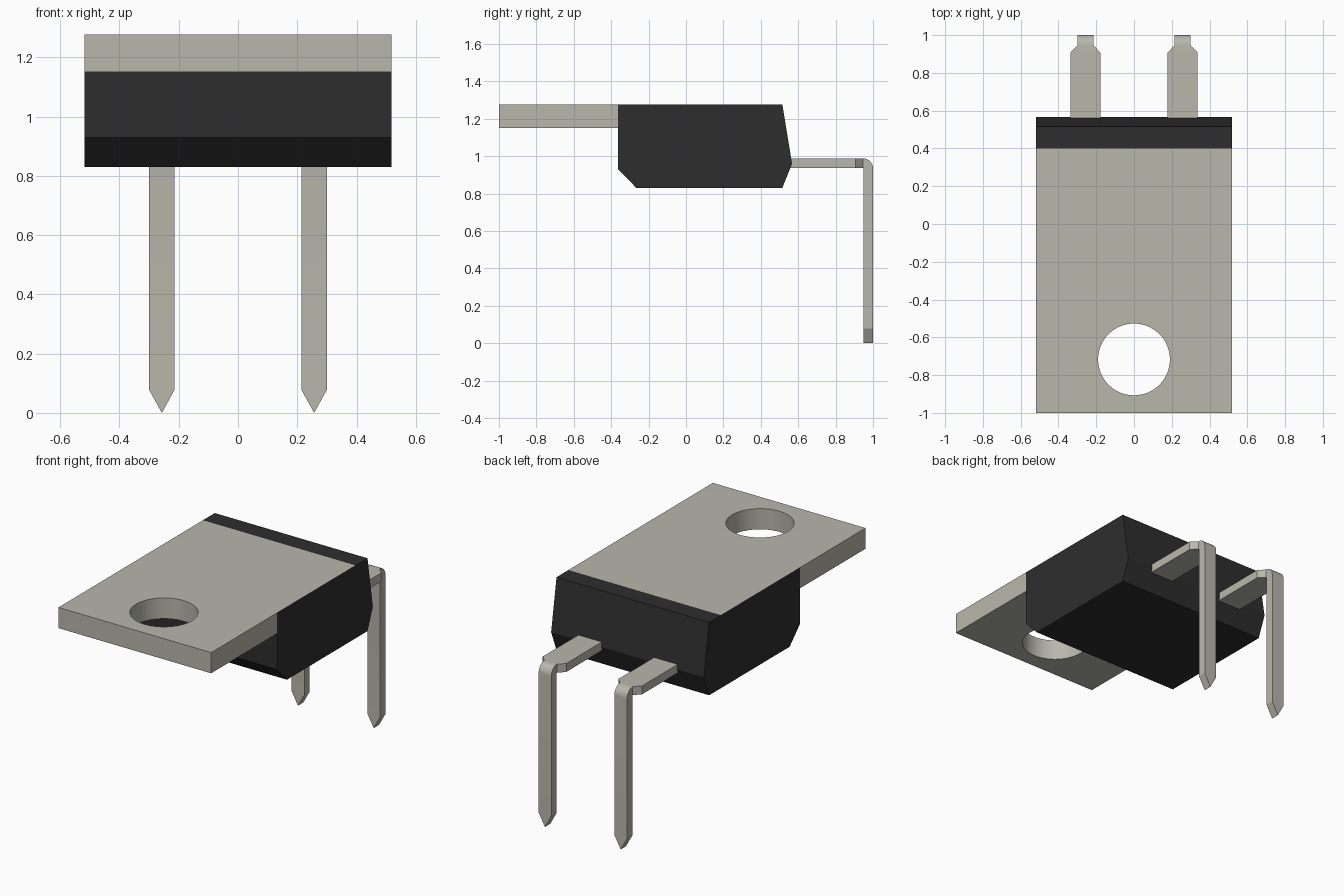
import bpy, bmesh, math

cube = bpy.data.objects.get("Cube")
if cube:
    bpy.data.objects.remove(cube, do_unlink=True)


def make_material(name, rgb):
    mat = bpy.data.materials.new(name)
    mat.use_nodes = True
    color = (*rgb, 1.0)
    mat.diffuse_color = color
    mat.node_tree.nodes["Principled BSDF"].inputs["Base Color"].default_value = color
    return mat


metal = make_material("tinned_metal", (0.48, 0.475, 0.415))
plastic = make_material("black_plastic", (0.027, 0.027, 0.027))


def add_object(name, bm, *mats):
    bmesh.ops.recalc_face_normals(bm, faces=bm.faces)
    mesh = bpy.data.meshes.new(name)
    bm.to_mesh(mesh)
    bm.free()
    for mat in mats:
        mesh.materials.append(mat)
    obj = bpy.data.objects.new(name, mesh)
    bpy.context.collection.objects.link(obj)
    return obj


def activate(obj):
    bpy.ops.object.select_all(action="DESELECT")
    obj.select_set(True)
    bpy.context.view_layer.objects.active = obj


def prism(profile, half_width):
    """Extrude a side profile of (y, z) points across x."""
    bm = bmesh.new()
    face = bm.faces.new([bm.verts.new((-half_width, y, z)) for y, z in profile])
    grown = bmesh.ops.extrude_face_region(bm, geom=[face])["geom"]
    verts = [v for v in grown if isinstance(v, bmesh.types.BMVert)]
    bmesh.ops.translate(bm, verts=verts, vec=(2 * half_width, 0, 0))
    return bm


HALF, TOP, TAB_BOTTOM = 0.518, 1.277, 1.15
BODY_FRONT, PLATE_END = -0.363, 0.40

# Moulded body, with the metal plate exposed flush in its top
bm = prism([(BODY_FRONT, TOP), (PLATE_END, TOP), (0.515, TOP), (0.567, 0.96),
            (0.515, 0.83), (-0.265, 0.83), (BODY_FRONT, 0.93)], HALF)
bm.normal_update()
for f in bm.faces:
    center = f.calc_center_median()
    f.material_index = int(center.z > TOP - 0.001 and center.y < PLATE_END)
add_object("body", bm, plastic, metal)

# Mounting tab with a round hole
tab = add_object("mounting_tab", prism(
    [(-1, TAB_BOTTOM), (BODY_FRONT, TAB_BOTTOM), (BODY_FRONT, TOP), (-1, TOP)], HALF), metal)
bm = bmesh.new()
bmesh.ops.create_cone(bm, cap_ends=True, segments=64, radius1=0.19, radius2=0.19, depth=0.5)
bmesh.ops.translate(bm, verts=bm.verts, vec=(0, -0.717, 1.21))
cutter = add_object("hole_cutter", bm, metal)
cutter.hide_render = True
cut = tab.modifiers.new("hole", "BOOLEAN")
cut.operation, cut.solver, cut.object = "DIFFERENCE", "EXACT", cutter
activate(tab)
bpy.ops.object.modifier_apply(modifier=cut.name)
bpy.data.objects.remove(cutter, do_unlink=True)
bpy.ops.object.shade_smooth_by_angle(angle=math.radians(30))


# Bent leads: sections of (inner point, outer point, half width) joined in order
def lead(name, x):
    wide, narrow = 0.08, 0.043
    cy, cz, r_in, r_out = 0.945, 0.934, 0.003, 0.055
    sections = [((y, cz + r_in), (y, cz + r_out), w)
                for y, w in ((0.45, wide), (0.907, wide))]
    steps = 8
    for i in range(steps + 1):
        a = math.pi / 2 * (1 - i / steps)
        c, s = math.cos(a), math.sin(a)
        sections.append(((cy + r_in * c, cz + r_in * s),
                         (cy + r_out * c, cz + r_out * s), narrow))
    sections += [((cy + r_in, z), (cy + r_out, z), w) for z, w in ((0.078, narrow), (0, 0))]

    bm = bmesh.new()
    rings = []
    for inner, outer, w in sections:
        rings.append([bm.verts.new((x + side * w, *p))
                      for p, side in ((inner, -1), (inner, 1), (outer, 1), (outer, -1))])
    for a, b in zip(rings, rings[1:]):
        for i in range(4):
            j = (i + 1) % 4
            bm.faces.new((a[i], a[j], b[j], b[i]))
    bm.faces.new(rings[0])
    bmesh.ops.remove_doubles(bm, verts=bm.verts, dist=0.0001)
    activate(add_object(name, bm, metal))
    bpy.ops.object.shade_smooth_by_angle(angle=math.radians(25))


for name, side in (("left_lead", 1), ("right_lead", -1)):
    lead(name, side * 0.257)
